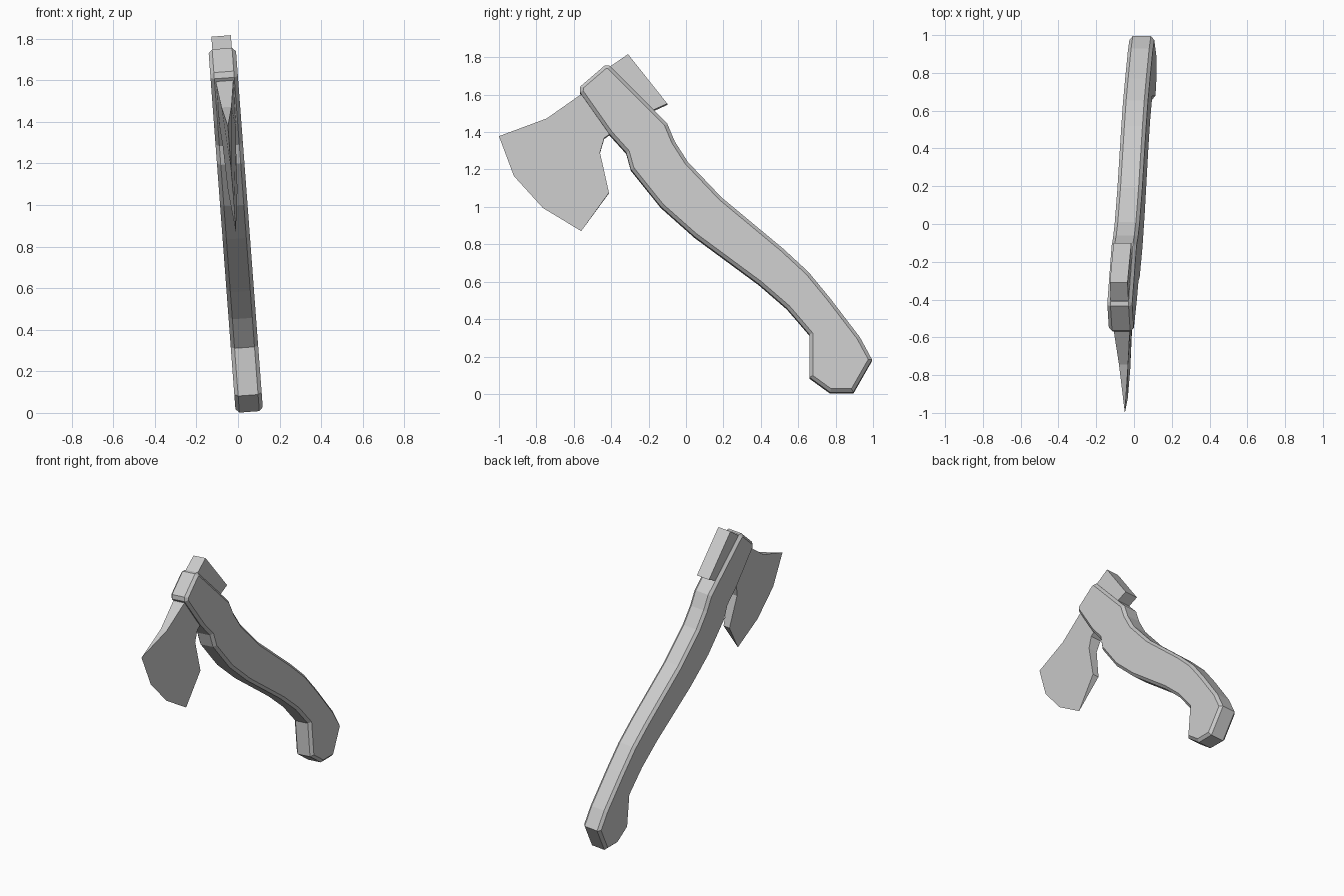
import bpy, bmesh
from mathutils import Matrix

if "Cube" in bpy.data.objects:
    bpy.data.objects.remove(bpy.data.objects["Cube"])

# Whole axe leans slightly sideways
LEAN = Matrix.Translation((0.055, 0, 0)) @ Matrix.Rotation(-0.075, 4, 'Y')


def slab(name, outline, chamfer=0.0):
    """Solid mirrored about x=0 from (y, z, half thickness) outline points."""
    bm = bmesh.new()
    right = [bm.verts.new((h, y, z)) for y, z, h in outline]
    left = [bm.verts.new((-h, y, z)) for y, z, h in outline]
    n = len(outline)
    bm.faces.new(right)
    bm.faces.new(left[::-1])
    for i in range(n):
        j = (i + 1) % n
        bm.faces.new((right[i], left[i], left[j], right[j]))
    bmesh.ops.remove_doubles(bm, verts=bm.verts[:], dist=0.0005)
    bmesh.ops.recalc_face_normals(bm, faces=bm.faces[:])
    if chamfer:
        rim = [e for e in bm.edges if e.verts[0].co.x * e.verts[1].co.x > 0]
        bmesh.ops.bevel(bm, geom=rim, offset=chamfer, segments=1,
                        affect='EDGES', clamp_overlap=True)
    mesh = bpy.data.meshes.new(name)
    bm.to_mesh(mesh)
    bm.free()
    obj = bpy.data.objects.new(name, mesh)
    obj.matrix_world = LEAN
    bpy.context.collection.objects.link(obj)
    return obj


# Curved handle with chamfered rim
handle = [
    (-.41, 1.757), (-.10, 1.445), (-.06, 1.35), (.01, 1.24), (.19, 1.05),
    (.52, .775), (.655, .65), (.77, .51), (.93, .30), (.995, .18),
    (.895, .005), (.77, .005), (.66, .085), (.66, .315), (.54, .455),
    (.39, .585), (.045, .84), (-.135, 1.0), (-.295, 1.2), (-.32, 1.29),
    (-.41, 1.39), (-.568, 1.615), (-.565, 1.645), (-.435, 1.757)]
slab("handle", [(y, z, 0.066) for y, z in handle], chamfer=0.018)

# Wedge blade, thinning to a sharp curved edge
blade = [
    (-.51, 1.62, .043), (-.57, 1.597, .042), (-.745, 1.475, .024),
    (-1.0, 1.382, 0), (-.92, 1.168, 0), (-.765, .997, 0), (-.56, .873, 0),
    (-.412, 1.077, .023), (-.46, 1.292, .032), (-.437, 1.37, .039),
    (-.405, 1.392, .041), (-.36, 1.43, .043)]
slab("blade", blade)

# Blunt poll at the back of the head
poll = [(-.42, 1.742), (-.31, 1.818), (-.10, 1.553), (-.17, 1.521),
        (-.25, 1.46), (-.46, 1.62)]
slab("poll", [(y, z, 0.047) for y, z in poll])
